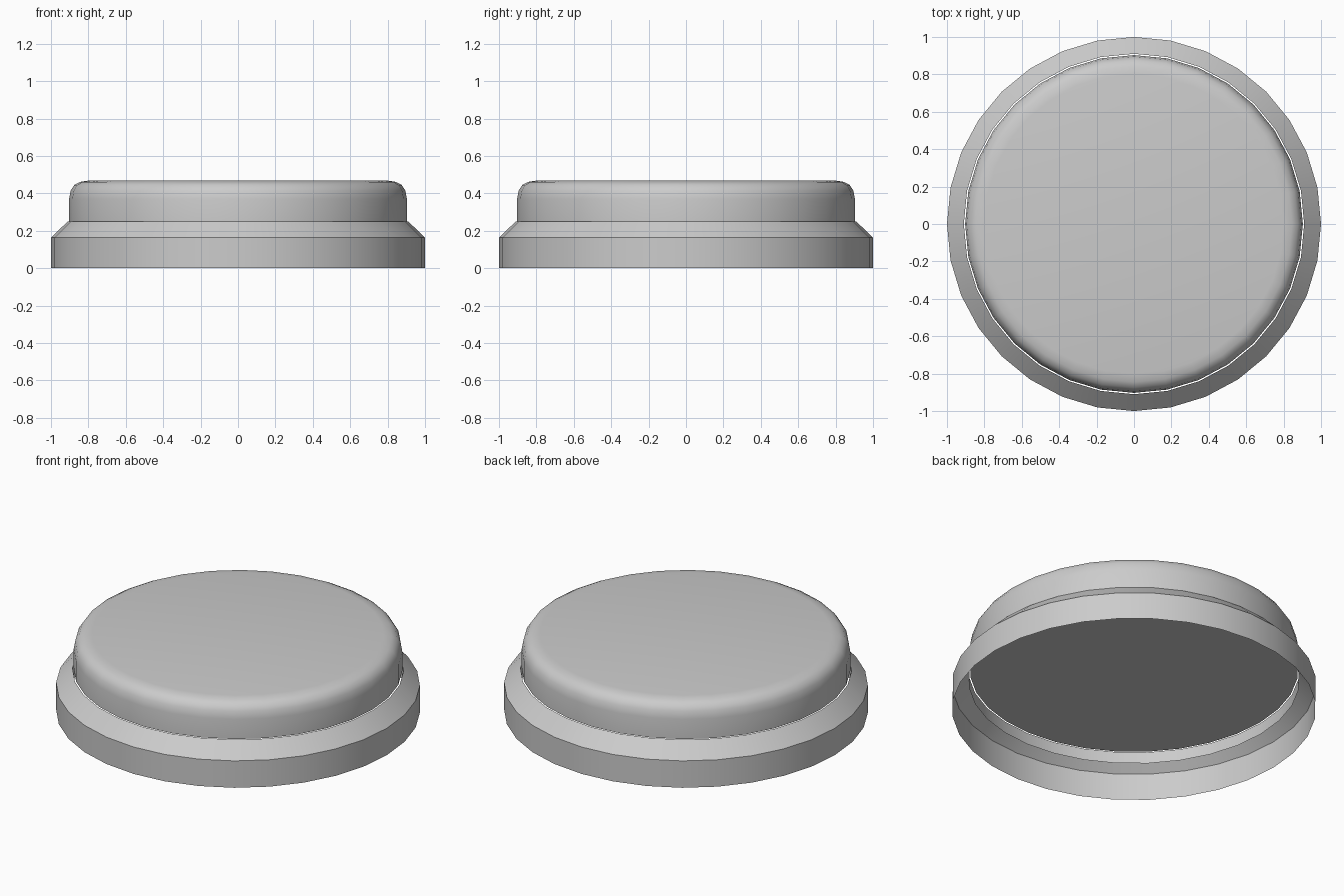
import bpy, bmesh
from math import sin, cos, pi, radians

if "Cube" in bpy.data.objects:
    bpy.data.objects.remove(bpy.data.objects["Cube"])

SIDES = 32


def lathe(name, profile, cap_start=False, cap_end=False):
    """Revolve (radius, z) points, listed bottom outside to top, around z."""
    bm = bmesh.new()
    rings = [[bm.verts.new((r * cos(2 * pi * i / SIDES), r * sin(2 * pi * i / SIDES), z))
              for i in range(SIDES)] for r, z in profile]
    for a, b in zip(rings, rings[1:]):
        for i in range(SIDES):
            j = (i + 1) % SIDES
            bm.faces.new((a[i], a[j], b[j], b[i]))
    if cap_start:
        bm.faces.new(rings[0][::-1])
    if cap_end:
        bm.faces.new(rings[-1])
    mesh = bpy.data.meshes.new(name)
    bm.to_mesh(mesh)
    bm.free()
    obj = bpy.data.objects.new(name, mesh)
    bpy.context.collection.objects.link(obj)
    bpy.ops.object.select_all(action='DESELECT')
    obj.select_set(True)
    bpy.context.view_layer.objects.active = obj
    bpy.ops.object.shade_smooth_by_angle(angle=radians(30))
    return obj


# Open bezel ring: wall, sloped shoulder, short inner lip
lathe("bezel_ring", [(1, 0), (1, 0.163), (0.91, 0.25), (0.91, 0.18)])

# Button cap with rounded top edge and closed underside
lathe("button_cap", [(0.903, 0.25), (0.903, 0.37), (0.895, 0.415), (0.875, 0.445),
                     (0.845, 0.461), (0.80, 0.468)], cap_start=True, cap_end=True)
